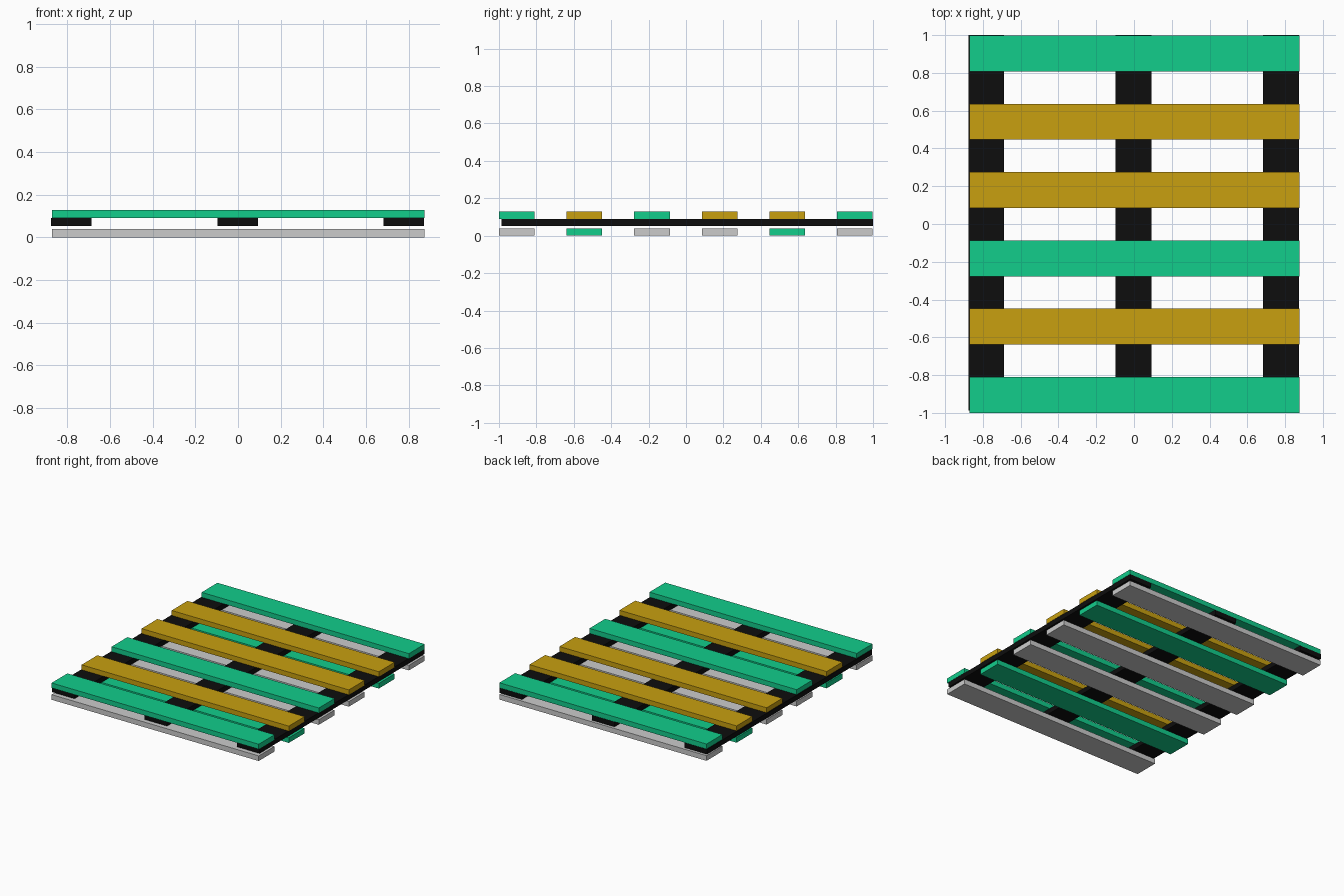
import bpy

if "Cube" in bpy.data.objects:
    bpy.data.objects.remove(bpy.data.objects["Cube"])


def material(name, rgb):
    m = bpy.data.materials.new(name)
    m.diffuse_color = (*rgb, 1.0)
    m.use_nodes = True
    m.node_tree.nodes["Principled BSDF"].inputs["Base Color"].default_value = m.diffuse_color
    return m


GREEN = material("green_paint", (0.006, 0.61, 0.26))
GOLD = material("gold_paint", (0.58, 0.35, 0.005))
BLACK = material("black_paint", (0.004, 0.004, 0.004))


def plank(name, x, y, z, mat=None):
    """Box spanning the (min, max) pairs x, y and z."""
    spans = (x, y, z)
    bpy.ops.mesh.primitive_cube_add(size=1, location=[(a + b) / 2 for a, b in spans])
    ob = bpy.context.object
    ob.name = name
    ob.scale = [b - a for a, b in spans]
    bpy.ops.object.transform_apply(location=False, rotation=False, scale=True)
    if mat:
        ob.data.materials.append(mat)


WIDTH = 0.19
BOARD_X = (-0.872, 0.875)

# Cross boards, front to back: deck on top, loose row beneath
top_colours = [GREEN, GOLD, GREEN, GOLD, GOLD, GREEN]
bottom_colours = [None, GREEN, None, None, GREEN, None]
for i, (top, bottom) in enumerate(zip(top_colours, bottom_colours), 1):
    y0 = -1.0 + 0.3616 * (i - 1)
    y = (y0, y0 + WIDTH)
    plank(f"deck_board_{i}", BOARD_X, y, (0.09, 0.128), top)
    plank(f"bottom_board_{i}", BOARD_X, y, (0.0, 0.039), bottom)

# Lengthwise bearers under the deck
for side, x0 in (("left", -0.877), ("middle", -0.097), ("right", 0.683)):
    plank(f"{side}_bearer", (x0, x0 + WIDTH), (-0.987, 1.0), (0.052, 0.09), BLACK)
